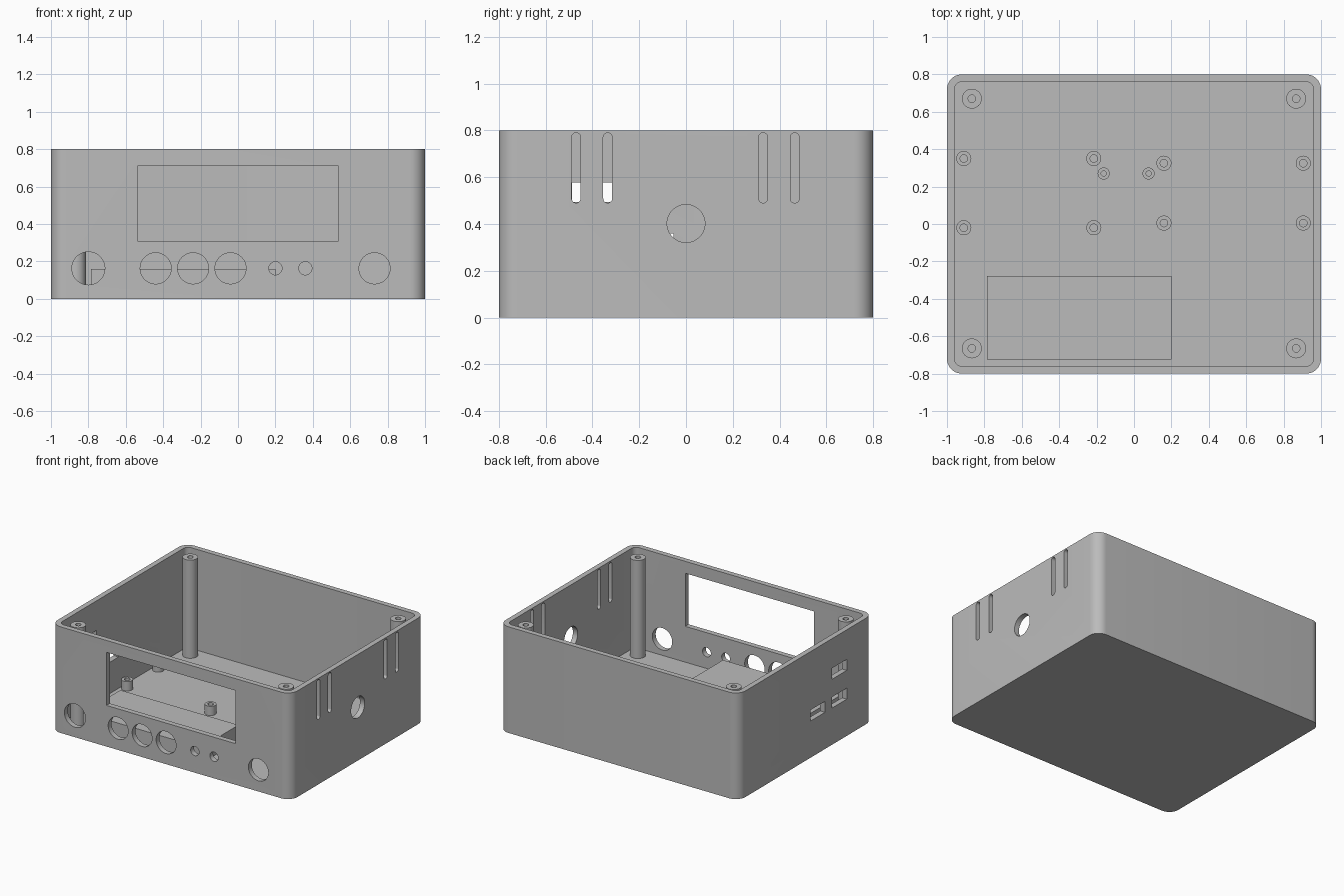
import bpy, bmesh, math
from mathutils import Matrix, Vector

if "Cube" in bpy.data.objects:
    bpy.data.objects.remove(bpy.data.objects["Cube"], do_unlink=True)

WALL, FLOOR, HEIGHT = 0.04, 0.04, 0.8

grey = bpy.data.materials.new("plain_grey")
grey.use_nodes = True
grey.diffuse_color = (0.5, 0.5, 0.5, 1)
grey.node_tree.nodes["Principled BSDF"].inputs["Base Color"].default_value = (0.5, 0.5, 0.5, 1)


def finish(name, bm):
    """Turn a bmesh into a grey object."""
    bmesh.ops.recalc_face_normals(bm, faces=bm.faces)
    mesh = bpy.data.meshes.new(name)
    bm.to_mesh(mesh)
    bm.free()
    mesh.materials.append(grey)
    obj = bpy.data.objects.new(name, mesh)
    bpy.context.collection.objects.link(obj)
    return obj


def select(obj):
    bpy.ops.object.select_all(action='DESELECT')
    obj.select_set(True)
    bpy.context.view_layer.objects.active = obj


def smooth(obj):
    select(obj)
    bpy.ops.object.shade_smooth_by_angle(angle=math.radians(30))


def rounded(w, h, r, steps=10):
    """Outline of a rounded rectangle centred on the origin."""
    pts = []
    for i, (sx, sy) in enumerate([(1, 1), (-1, 1), (-1, -1), (1, -1)]):
        for k in range(steps + 1):
            a = math.pi / 2 * (i + k / steps)
            pts.append((sx * (w / 2 - r) + r * math.cos(a),
                        sy * (h / 2 - r) + r * math.sin(a)))
    return pts


def prism(bm, outline, depth, matrix):
    """Extrude an outline from z = 0 to depth, then place it."""
    face = bm.faces.new([bm.verts.new((x, y, 0)) for x, y in outline])
    ext = bmesh.ops.extrude_face_region(bm, geom=[face])["geom"]
    top = [v for v in ext if isinstance(v, bmesh.types.BMVert)]
    bmesh.ops.translate(bm, verts=top, vec=(0, 0, depth))
    verts = list({*face.verts, *top})
    bmesh.ops.remove_doubles(bm, verts=verts, dist=1e-5)
    bmesh.ops.transform(bm, verts=[v for v in verts if v.is_valid], matrix=matrix)


def circle(r, n=48):
    return [(r * math.cos(2 * math.pi * i / n), r * math.sin(2 * math.pi * i / n))
            for i in range(n)]


def rect(w, h):
    return [(-w / 2, -h / 2), (w / 2, -h / 2), (w / 2, h / 2), (-w / 2, h / 2)]


def cut(target, bm):
    """Subtract a bmesh from the target and discard the cutter."""
    cutter = finish("cutter", bm)
    cutter.hide_render = True
    mod = target.modifiers.new("cut", 'BOOLEAN')
    mod.operation, mod.solver, mod.object = 'DIFFERENCE', 'EXACT', cutter
    select(target)
    bpy.ops.object.modifier_apply(modifier=mod.name)
    bpy.data.objects.remove(cutter, do_unlink=True)


def front(x, z):
    return Matrix.Translation((x, -0.9, z)) @ Matrix.Rotation(-math.pi / 2, 4, 'X')


def side(sign, y, z):
    # local x runs along y, local y along z, depth along x
    turn = Matrix(((0, 0, 1), (1, 0, 0), (0, 1, 0))).to_4x4()
    return Matrix.Translation((sign * 1.0 - 0.1, y, z)) @ turn


# Hollow case
bm = bmesh.new()
prism(bm, rounded(2, 1.6, 0.08), HEIGHT, Matrix())
case = finish("case", bm)
bm = bmesh.new()
prism(bm, rounded(2 - 2 * WALL, 1.6 - 2 * WALL, 0.04), 1, Matrix.Translation((0, 0, FLOOR)))
cut(case, bm)

# Front display window and round holes
bm = bmesh.new()
prism(bm, rect(1.075, 0.4), 0.2, front(0, 0.51))
for x, r in [(-0.8, 0.088), (-0.44, 0.083), (-0.24, 0.083), (-0.04, 0.083),
             (0.2, 0.035), (0.36, 0.035), (0.73, 0.083)]:
    prism(bm, circle(r), 0.2, front(x, 0.163))

# Left side vent slots and cable hole
for y in (-0.47, -0.335, 0.33, 0.465):
    prism(bm, rounded(0.038, 0.3, 0.0189), 0.2, side(1, y, 0.64))
prism(bm, circle(0.081), 0.2, side(1, 0, 0.402))

# Right side port openings
for y, z in [(-0.4, 0.535), (-0.4, 0.318), (-0.14, 0.318)]:
    prism(bm, rect(0.175, 0.083), 0.2, side(-1, y, z))
cut(case, bm)
smooth(case)


def post(name, x, y, r, bore, top, bore_floor):
    """Round post with a blind screw hole in its top."""
    bm = bmesh.new()
    profile = [(0, bore_floor), (bore, bore_floor), (bore, top), (r, top),
               (r, FLOOR - 0.01), (0, FLOOR - 0.01)]
    verts = [bm.verts.new((px, 0, pz)) for px, pz in profile]
    edges = [bm.edges.new(pair) for pair in zip(verts, verts[1:])]
    bmesh.ops.spin(bm, geom=verts + edges, cent=(0, 0, 0), axis=(0, 0, 1),
                   angle=2 * math.pi, steps=32)
    bmesh.ops.remove_doubles(bm, verts=bm.verts, dist=1e-5)
    bmesh.ops.translate(bm, verts=bm.verts, vec=Vector((x, y, 0)))
    smooth(finish(name, bm))


# Tall lid screw posts in the corners
for x in (-0.867, 0.867):
    for y in (-0.665, 0.67):
        post("corner_post", x, y, 0.053, 0.02, 0.78, 0.4)

# Short board standoffs
for xs, ys in [((-0.91, -0.215), (-0.02, 0.35)), ((0.16, 0.905), (0.005, 0.325))]:
    for x in xs:
        for y in ys:
            post("board_standoff", x, y, 0.04, 0.02, 0.11, FLOOR + 0.002)
for x in (-0.162, 0.078):
    post("small_standoff", x, 0.27, 0.032, 0.014, 0.11, FLOOR + 0.002)

# Raised block on the floor
bm = bmesh.new()
prism(bm, rect(0.985, 0.447), 0.13, Matrix.Translation((-0.293, -0.502, 0.03)))
finish("floor_block", bm)
